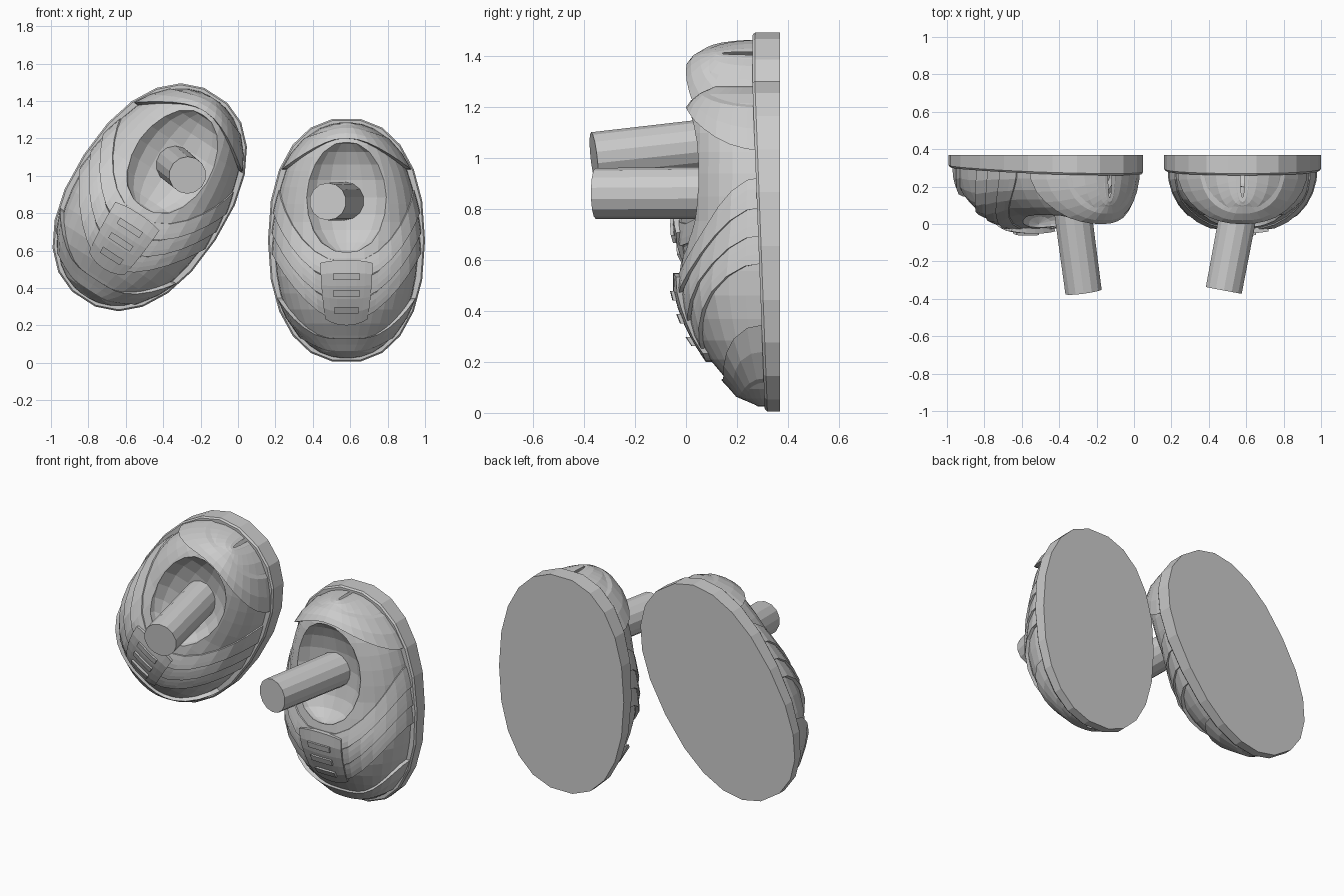
import bpy, bmesh
from math import sin, cos, pi, radians
from mathutils import Vector

cube = bpy.data.objects.get("Cube")
if cube:
    bpy.data.objects.remove(cube)

grey = bpy.data.materials.new("light_grey")
grey.use_nodes = True
grey.diffuse_color = (0.6, 0.6, 0.6, 1)
grey.node_tree.nodes["Principled BSDF"].inputs["Base Color"].default_value = (0.6, 0.6, 0.6, 1)

BACK, BASE, MID = 0.37, 0.32, 0.655
# Front depth of the shoe along its length, toe to heel: (height, y)
RIDGE = [(0.03, 0.28), (0.06, 0.21), (0.12, 0.17), (0.2, 0.10), (0.3, 0.035), (0.4, -0.005),
         (0.5, -0.03), (0.6, -0.02), (0.75, 0.005), (1.15, 0.01), (1.22, 0.03), (1.27, 0.08), (1.29, 0.14)]


def ridge(z):
    if z <= RIDGE[0][0]:
        return RIDGE[0][1]
    for (a, ya), (b, yb) in zip(RIDGE, RIDGE[1:]):
        if z <= b:
            return ya + (yb - ya) * (z - a) / (b - a)
    return RIDGE[-1][1]


def spow(v, p):
    return abs(v) ** p * (1 if v >= 0 else -1)


def surface(t, z, off=0.0):
    """Point on the arched upper: t runs over the arch, z along the shoe."""
    r = min(1, abs(z - MID) / 0.63)
    w = 0.385 * max(0, 1 - r ** 2.25) ** (1 / 2.25) + off
    h = BASE - ridge(z) + off
    return Vector((w * spow(cos(t), 0.85), BASE - h * max(0, sin(t)) ** 0.85, z - MID))


def make(name, bm):
    bmesh.ops.remove_doubles(bm, verts=bm.verts, dist=0.0005)
    bmesh.ops.recalc_face_normals(bm, faces=bm.faces)
    mesh = bpy.data.meshes.new(name)
    bm.to_mesh(mesh)
    bm.free()
    mesh.materials.append(grey)
    obj = bpy.data.objects.new(name, mesh)
    bpy.context.collection.objects.link(obj)
    return obj


def grid(bm, rows, closed=False):
    vs = [[bm.verts.new(p) for p in row] for row in rows]
    for a, b in zip(vs, vs[1:]):
        n = len(a)
        for i in range(n if closed else n - 1):
            j = (i + 1) % n
            bm.faces.new((a[i], a[j], b[j], b[i]))
    return vs


def panel(name, lo, hi, off_lo, off_hi, span=pi / 2, cols=16, rows=3):
    """Raised plate on the upper, with edges sunk into it."""
    ts = [pi / 2 - span + 2 * span * i / cols for i in range(cols + 1)]
    sink = -0.02

    def line(f, off):
        p = [surface(t, lo(t) + (hi(t) - lo(t)) * f, off) for t in ts]
        first = surface(ts[0], lo(ts[0]) + (hi(ts[0]) - lo(ts[0])) * f, sink)
        last = surface(ts[-1], lo(ts[-1]) + (hi(ts[-1]) - lo(ts[-1])) * f, sink)
        return [first] + p + [last]

    lines = [line(0, sink)]
    for k in range(rows + 1):
        f = k / rows
        lines.append(line(f, off_lo + (off_hi - off_lo) * f))
    lines.append(line(1, sink))
    bm = bmesh.new()
    grid(bm, lines)
    return make(name, bm)


def make_sole():
    def ring(scale_in, y):
        pts = []
        for i in range(22):
            a = 2 * pi * (i + 0.5) / 22 + pi / 22
            x = (0.42 - scale_in) * spow(cos(a), 0.89)
            z = (MID - scale_in) * spow(sin(a), 0.89)
            pts.append(Vector((x, y(z), z)))
        return pts

    front = lambda z: 0.285 - 0.025 * z / MID
    bm = bmesh.new()
    vs = grid(bm, [ring(0, lambda z: BACK), ring(0, lambda z: front(z) + 0.01),
                   ring(0.008, front), ring(0.025, front)], True)
    bm.faces.new(vs[0])
    bm.faces.new(vs[-1])
    return make("sole", bm)


def make_upper():
    # Arched body with a hollow for the ankle
    bm = bmesh.new()
    rows = []
    for k in range(21):
        z = MID - 0.629 * cos(pi * k / 20)
        rows.append([surface(pi * i / 16, z) for i in range(17)])
    grid(bm, rows)
    bmesh.ops.remove_doubles(bm, verts=bm.verts, dist=0.0005)
    bmesh.ops.holes_fill(bm, edges=[e for e in bm.edges if e.is_boundary], sides=0)
    upper = make("upper", bm)

    bm = bmesh.new()
    bmesh.ops.create_uvsphere(bm, u_segments=16, v_segments=10, radius=1)
    for v in bm.verts:
        v.co = Vector((v.co.x * 0.23, v.co.y * 0.13, v.co.z * 0.3 + 0.23))
    cutter = make("ankle_cutter", bm)
    cutter.hide_render = True
    mod = upper.modifiers.new("ankle_opening", "BOOLEAN")
    mod.operation, mod.object, mod.solver = "DIFFERENCE", cutter, "EXACT"
    bpy.context.view_layer.objects.active = upper
    bpy.ops.object.modifier_apply(modifier=mod.name)
    bpy.data.objects.remove(cutter)
    return upper


def make_leg(name, start, end):
    start, end = Vector(start), Vector(end)
    axis = end - start
    bm = bmesh.new()
    bmesh.ops.create_cone(bm, cap_ends=True, segments=14, radius1=0.103, radius2=0.1, depth=axis.length)
    turn = axis.to_track_quat("Z", "Y")
    for v in bm.verts:
        v.co = turn @ v.co + (start + end) / 2
    return make(name, bm)


parts = [make_sole(), make_upper()]
# Heel collar and toe cap
parts.append(panel("heel_collar", lambda t: 1.2 - 0.17 * cos(t) ** 2, lambda t: 1.284, 0.025, 0.004))
parts.append(panel("toe_cap", lambda t: 0.03, lambda t: 0.13 + 0.22 * cos(t) ** 4, 0.004, 0.024))
# Overlapping side straps that sweep up from the toe
for n, z0 in enumerate((0.22, 0.33, 0.44)):
    parts.append(panel(f"strap_{n + 1}", lambda t: z0 + 0.37 * cos(t) ** 2,
                       lambda t: z0 + 0.1 + 0.39 * cos(t) ** 2, 0.018, 0.006))
# Centre tongue with three buckles
parts.append(panel("tongue", lambda t: 0.2 + 0.4 * cos(t) ** 2, lambda t: 0.55 - 0.2 * cos(t) ** 2,
                   0.022, 0.026, 0.29, 6, 5))
for n, z0 in enumerate((0.28, 0.37, 0.46)):
    parts.append(panel(f"buckle_{n + 1}", lambda t: z0 - 0.018, lambda t: z0 + 0.018,
                       0.038, 0.038, 0.13, 2, 1))

# Place the left shoe upright and a turned copy as the right shoe
for part in parts:
    name = part.name
    twin = part.copy()
    bpy.context.collection.objects.link(twin)
    part.name, twin.name = "left_" + name, "right_" + name
    part.location = (0.58, 0, MID)
    twin.location = (-0.472, 0, 0.885)
    twin.rotation_euler = (0, radians(33), 0)

make_leg("left_leg", (0.585, 0.2, 0.865), (0.48, -0.355, 0.862))
make_leg("right_leg", (-0.345, 0.2, 1.065), (-0.27, -0.362, 1.003))
